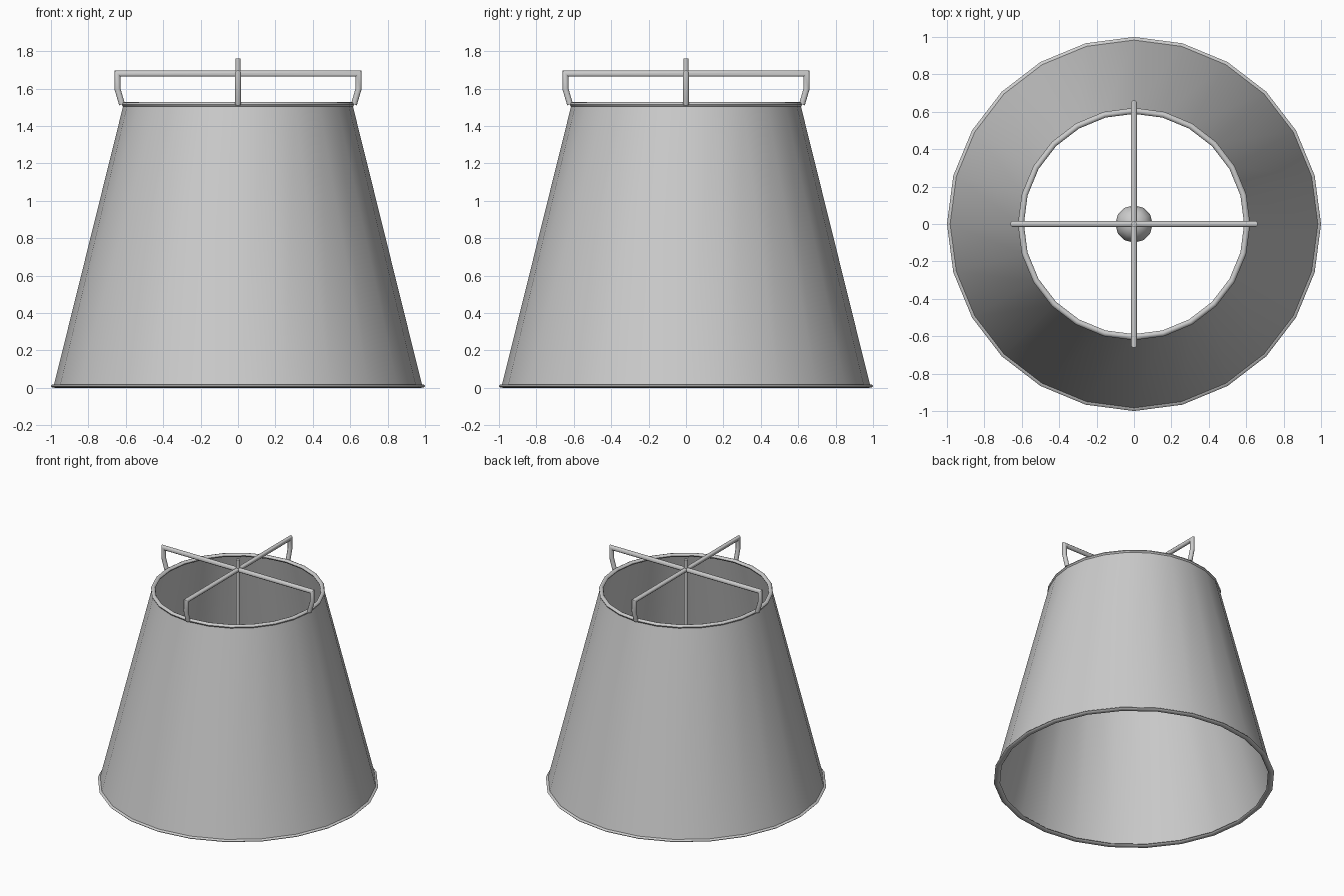
import bpy, bmesh
from math import sin, cos, pi, radians
from mathutils import Vector

if "Cube" in bpy.data.objects:
    bpy.data.objects.remove(bpy.data.objects["Cube"])

SIDES = 24


def finish(bm, name, solid=True):
    if solid:
        bmesh.ops.recalc_face_normals(bm, faces=bm.faces)
    mesh = bpy.data.meshes.new(name)
    bm.to_mesh(mesh)
    bm.free()
    obj = bpy.data.objects.new(name, mesh)
    bpy.context.collection.objects.link(obj)
    bpy.ops.object.select_all(action='DESELECT')
    bpy.context.view_layer.objects.active = obj
    obj.select_set(True)
    bpy.ops.object.shade_smooth_by_angle(angle=radians(50))
    return obj


def skin_loops(bm, loops, close_loops, close_section):
    """Bridge a list of vertex loops with quads."""
    n, m = len(loops), len(loops[0])
    for i in range(n if close_loops else n - 1):
        a, b = loops[i], loops[(i + 1) % n]
        for j in range(m if close_section else m - 1):
            k = (j + 1) % m
            bm.faces.new((a[j], b[j], b[k], a[k]))


def lathe(name, profile, closed):
    bm = bmesh.new()
    loops = []
    for i in range(SIDES):
        a = 2 * pi * i / SIDES
        loops.append([bm.verts.new((r * cos(a), r * sin(a), z)) for r, z in profile])
    skin_loops(bm, loops, True, closed)
    return finish(bm, name, closed)


def hoop(name, radius, z, half_width, half_height):
    section = [(radius + half_width * cos(pi * i / 4), z + half_height * sin(pi * i / 4))
               for i in range(8)]
    return lathe(name, section, True)


def tube(name, path, radius, sides=8):
    """Mitred round bar along a path lying in the xz plane."""
    bm = bmesh.new()
    pts = [Vector((x, 0, z)) for x, z in path]
    side = Vector((0, 1, 0))
    loops = []
    for i, p in enumerate(pts):
        d0 = (p - pts[i - 1]).normalized() if i else (pts[1] - p).normalized()
        d1 = (pts[i + 1] - p).normalized() if i < len(pts) - 1 else d0
        across = (d0 + d1).normalized().cross(side)
        across /= across.dot(d0.cross(side))      # mitre stretch
        angles = [2 * pi * (j + 0.5) / sides for j in range(sides)]
        r = radius / cos(pi / sides)
        loops.append([bm.verts.new(p + across * r * cos(a) + side * r * sin(a))
                      for a in angles])
    skin_loops(bm, loops, False, True)
    bm.faces.new(loops[0])
    bm.faces.new(loops[-1])
    return finish(bm, name)


# Tapered open shade
lathe("shade", [(0.985, 0.012), (0.612, 1.515)], False)

# Rims
hoop("bottom_rim", 0.978, 0.01, 0.022, 0.01)
hoop("top_rim", 0.605, 1.515, 0.016, 0.014)

# Two crossing wires with bent ends that hook on the top rim
half = [(0.62, 1.515), (0.645, 1.60), (0.645, 1.68)]
path = [(-x, z) for x, z in half] + half[::-1]
for name, turn in (("cross_wire_x", 0), ("cross_wire_y", pi / 2)):
    tube(name, path, 0.016).rotation_euler.z = turn

# Central rod with a hanging ball inside the shade
tube("central_rod", [(0, 0.85), (0, 1.76)], 0.014)
bm = bmesh.new()
bmesh.ops.create_uvsphere(bm, u_segments=12, v_segments=8, radius=0.1)
finish(bm, "hanging_ball").location.z = 0.85
